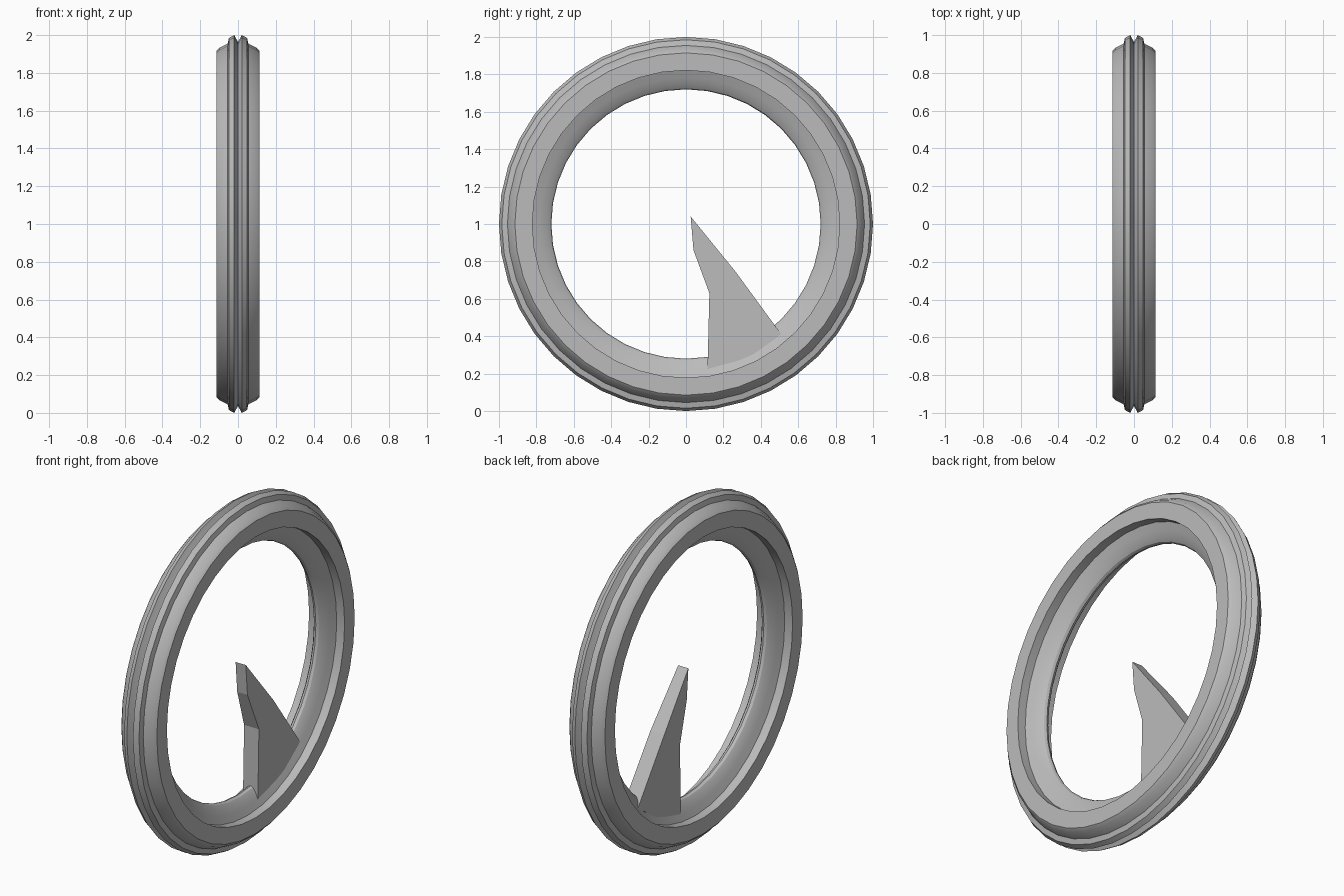
import bpy, bmesh, math
from mathutils import Vector

cube = bpy.data.objects.get("Cube")
if cube:
    bpy.data.objects.remove(cube, do_unlink=True)

grey = bpy.data.materials.new("plain_grey")
grey.use_nodes = True
GREY = (0.5, 0.5, 0.5, 1.0)
grey.diffuse_color = GREY
grey.node_tree.nodes["Principled BSDF"].inputs["Base Color"].default_value = GREY


def add_object(name, bm):
    bmesh.ops.recalc_face_normals(bm, faces=bm.faces)
    mesh = bpy.data.meshes.new(name)
    bm.to_mesh(mesh)
    bm.free()
    mesh.materials.append(grey)
    obj = bpy.data.objects.new(name, mesh)
    bpy.context.collection.objects.link(obj)
    return obj


# Ring: half cross-section as (x, radius), from groove to inner crest, mirrored
SEGMENTS = 40
half = [(0, 0.965), (0.012, 0.985), (0.02, 1.0), (0.048, 0.985), (0.055, 0.955),
        (0.1, 0.932), (0.115, 0.915), (0.115, 0.822), (0.064, 0.822),
        (0.047, 0.782), (0.031, 0.747), (0.015, 0.726), (0, 0.72)]
section = half + [(-x, r) for x, r in reversed(half[1:-1])]

bm = bmesh.new()
loops = []
for i in range(SEGMENTS):
    a = math.tau * i / SEGMENTS
    loops.append([bm.verts.new((x, r * math.sin(a), 1 + r * math.cos(a)))
                  for x, r in section])
for i, loop in enumerate(loops):
    following = loops[(i + 1) % SEGMENTS]
    for j in range(len(section)):
        k = (j + 1) % len(section)
        bm.faces.new((loop[j], loop[k], following[k], following[j]))
ring = add_object("grooved_ring", bm)
bpy.ops.object.select_all(action="DESELECT")
ring.select_set(True)
bpy.context.view_layer.objects.active = ring
bpy.ops.object.shade_smooth_by_angle(angle=math.radians(28))

# Pointed fin: outline as (y, z, half thickness), thinner at the tip
outline = [(0.025, 1.04, 0.033), (0.04, 0.86, 0.033), (0.125, 0.63, 0.048),
           (0.115, 0.225, 0.048), (0.335, 0.285, 0.048), (0.51, 0.41, 0.046),
           (0.265, 0.745, 0.045)]
bm = bmesh.new()
sides = [[bm.verts.new(Vector((s * t, y, z))) for y, z, t in outline] for s in (1, -1)]
for side in sides:
    bm.faces.new(side)
for i in range(len(outline)):
    k = (i + 1) % len(outline)
    bm.faces.new((sides[0][i], sides[0][k], sides[1][k], sides[1][i]))
add_object("pointed_fin", bm)
